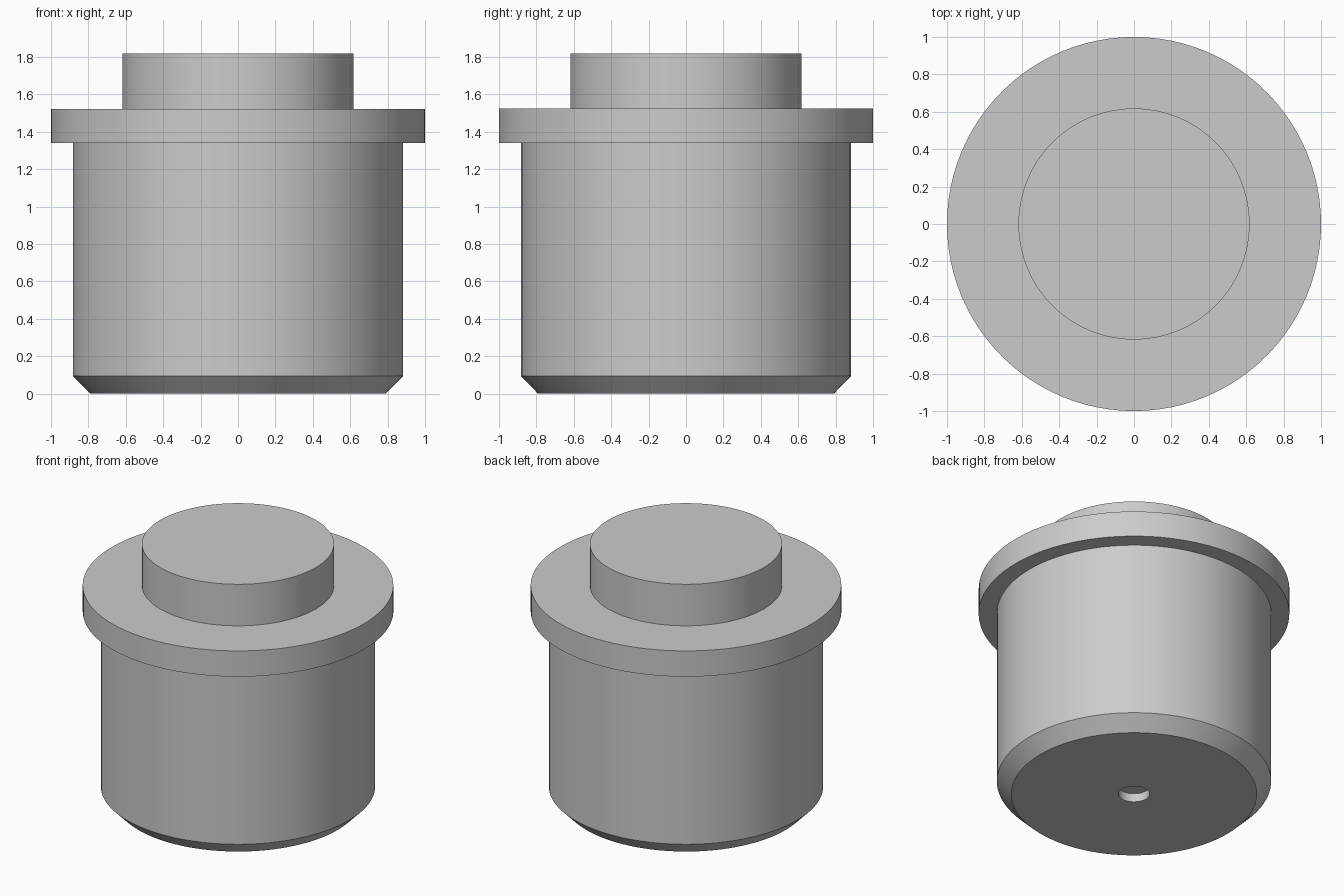
import bpy
import bmesh
import math

SEGMENTS = 96

cube = bpy.data.objects.get("Cube")
if cube:
    bpy.data.objects.remove(cube, do_unlink=True)

# Single plain grey finish
grey = bpy.data.materials.new("plain_grey")
grey.use_nodes = True
colour = (0.6, 0.6, 0.6, 1.0)
grey.diffuse_color = colour
grey.node_tree.nodes["Principled BSDF"].inputs["Base Color"].default_value = colour


def lathe(name, profile):
    """Revolve a (radius, height) profile that starts and ends on the z axis."""
    bm = bmesh.new()
    rings = []
    for radius, z in profile:
        ring = []
        for i in range(SEGMENTS):
            a = math.tau * i / SEGMENTS
            ring.append(bm.verts.new((radius * math.cos(a), radius * math.sin(a), z)))
        rings.append(ring)
    for low, high in zip(rings, rings[1:]):
        for i in range(SEGMENTS):
            j = (i + 1) % SEGMENTS
            bm.faces.new((low[i], low[j], high[j], high[i]))
    # Flat discs close both ends
    bm.faces.new(rings[0][::-1])
    bm.faces.new(rings[-1])
    bmesh.ops.recalc_face_normals(bm, faces=bm.faces)

    mesh = bpy.data.meshes.new(name)
    bm.to_mesh(mesh)
    bm.free()
    mesh.materials.append(grey)
    obj = bpy.data.objects.new(name, mesh)
    bpy.context.collection.objects.link(obj)
    bpy.ops.object.select_all(action="DESELECT")
    obj.select_set(True)
    bpy.context.view_layer.objects.active = obj
    bpy.ops.object.shade_smooth_by_angle(angle=math.radians(30))
    return obj


# One closed solid: blind hole, chamfered barrel, flange and top boss
lathe("flanged_plug", [
    (0.10, 0.06),    # hole ceiling
    (0.10, 0.0),     # hole mouth
    (0.79, 0.0),     # base
    (0.883, 0.095),  # chamfer
    (0.883, 1.34),   # barrel
    (1.0, 1.34),     # flange underside
    (1.0, 1.523),    # flange rim
    (0.618, 1.523),  # flange top
    (0.618, 1.818),  # boss
])
